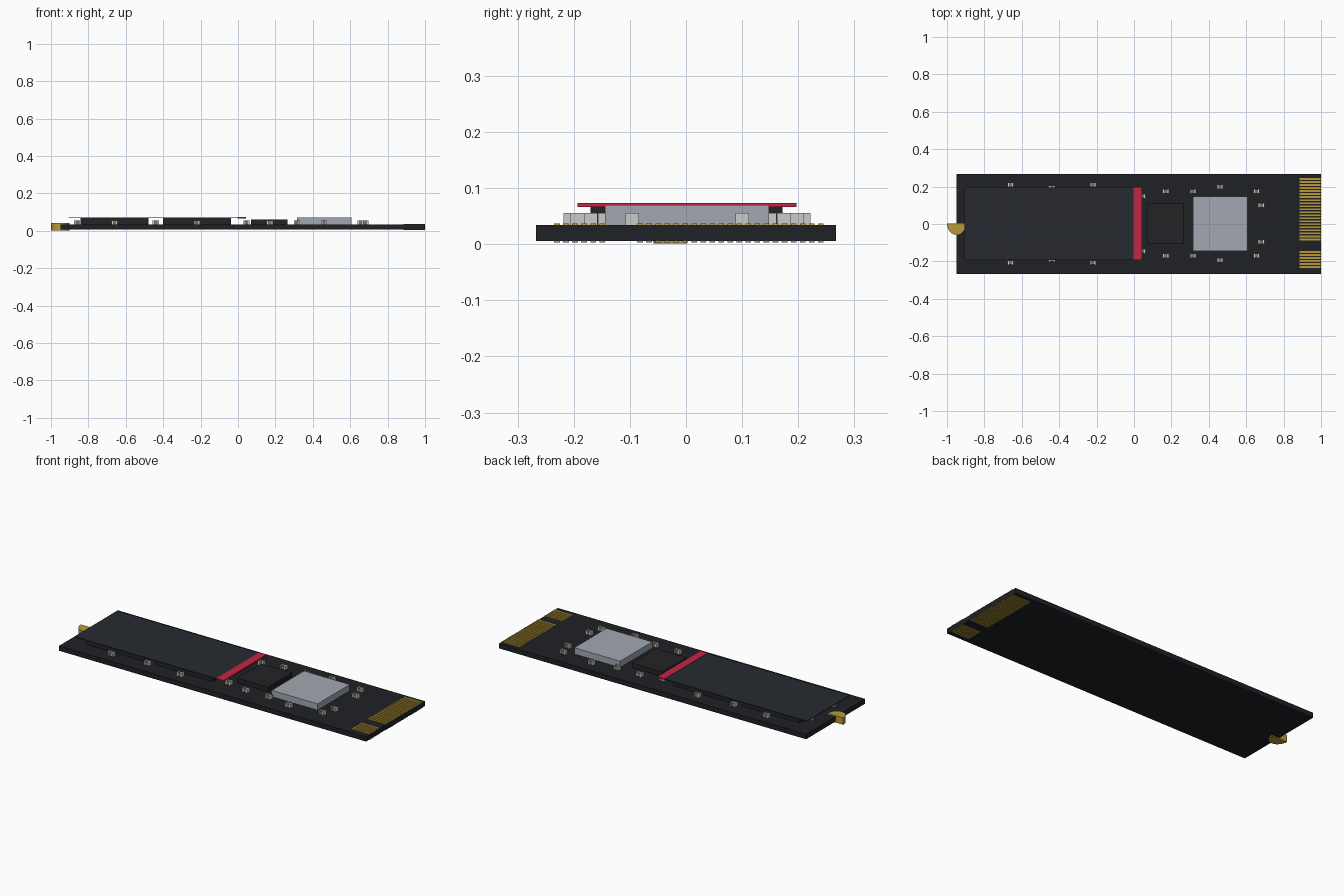
import bpy, bmesh, math

if "Cube" in bpy.data.objects:
    bpy.data.objects.remove(bpy.data.objects["Cube"])


def material(name, rgb):
    m = bpy.data.materials.new(name)
    m.diffuse_color = (*rgb, 1)
    m.use_nodes = True
    m.node_tree.nodes["Principled BSDF"].inputs["Base Color"].default_value = m.diffuse_color
    return m


BOARD = material("board_black", (0.013, 0.015, 0.019))
CHIP = material("chip_black", (0.017, 0.017, 0.020))
LABEL = material("label_dark", (0.020, 0.023, 0.030))
RED = material("red", (0.56, 0.018, 0.055))
GOLD = material("gold", (0.48, 0.33, 0.04))
STEEL = material("steel", (0.36, 0.39, 0.44))
SOLDER = material("solder", (0.62, 0.62, 0.62))
TAN = material("tan", (0.22, 0.16, 0.10))


def add_box(bm, x, y, z, mat=0):
    """Add a box given (min, max) on each axis."""
    verts = bmesh.ops.create_cube(bm, size=1)["verts"]
    for v in verts:
        for i, (lo, hi) in enumerate((x, y, z)):
            v.co[i] = hi if v.co[i] > 0 else lo
    for f in {f for v in verts for f in v.link_faces}:
        f.material_index = mat


def finish(name, bm, *mats):
    me = bpy.data.meshes.new(name)
    bm.to_mesh(me)
    bm.free()
    for m in mats:
        me.materials.append(m)
    ob = bpy.data.objects.new(name, me)
    bpy.context.collection.objects.link(ob)
    return ob


def box(name, x, y, z, mat):
    bm = bmesh.new()
    add_box(bm, x, y, z)
    return finish(name, bm, mat)


TOP = 0.034

# Circuit board
box("circuit_board", (-0.95, 1.0), (-0.267, 0.267), (0.006, TOP), BOARD)

# Flash chips, memory chip and metal-capped controller
for i, x in enumerate((-0.66, -0.22)):
    box(f"flash_chip_{i + 1}", (x - 0.182, x + 0.182), (-0.17, 0.172), (TOP, 0.068), CHIP)
box("memory_chip", (0.07, 0.264), (-0.107, 0.112), (TOP, 0.060), CHIP)
box("controller", (0.315, 0.606), (-0.144, 0.148), (TOP, 0.070), STEEL)

# Label sheet and its red end stripe
box("label", (-0.905, 0.04), (-0.192, 0.196), (0.067, 0.071), LABEL)
box("label_stripe", (-0.003, 0.044), (-0.193, 0.197), (0.066, 0.073), RED)

# Edge contacts on both faces, in two groups either side of the key gap
PITCH = 0.0161
for side, z in (("top", (TOP, 0.037)), ("bottom", (0.003, 0.006))):
    bm = bmesh.new()
    for start, count in ((-0.230, 6), (-0.082, 21)):
        for k in range(count):
            y = start + k * PITCH
            add_box(bm, (0.884, 1.0), (y - 0.005, y + 0.005), z)
    finish(f"edge_contacts_{side}", bm, GOLD)

# Half-round mounting pad at the other end
bm = bmesh.new()
ring = [bm.verts.new((-0.95 + 0.05 * math.cos(a), 0.002 + 0.06 * math.sin(a), 0.001))
        for a in (math.pi + math.pi * i / 16 for i in range(17))]
face = bm.faces.new(ring)
top = bmesh.ops.extrude_face_region(bm, geom=[face])["geom"]
for v in top:
    if isinstance(v, bmesh.types.BMVert):
        v.co.z = 0.041
bmesh.ops.recalc_face_normals(bm, faces=bm.faces)
finish("mounting_pad", bm, GOLD)


# Small capacitors: tan body with solder end caps, mirrored front to back
def capacitor(name, x, y):
    bm = bmesh.new()
    h, w = 0.0165, 0.011
    add_box(bm, (x - 0.009, x + 0.009), (y - w, y + w), (TOP, 0.054), 0)
    for s in (-1, 1):
        a, b = sorted((x + s * 0.009, x + s * h))
        add_box(bm, (a, b), (y - w - 0.001, y + w + 0.001), (TOP, 0.056), 1)
    finish(name, bm, TAN, SOLDER)


spots = [(-0.86, 0.10), (-0.66, 0.208), (-0.44, 0.192), (-0.22, 0.208), (0.045, 0.147),
         (0.17, 0.172), (0.315, 0.172), (0.46, 0.196), (0.655, 0.172), (0.68, 0.098)]
for i, (x, y) in enumerate(spots):
    for tag, s in (("back", 1), ("front", -1)):
        capacitor(f"capacitor_{tag}_{i + 1}", x, s * y + 0.002)
